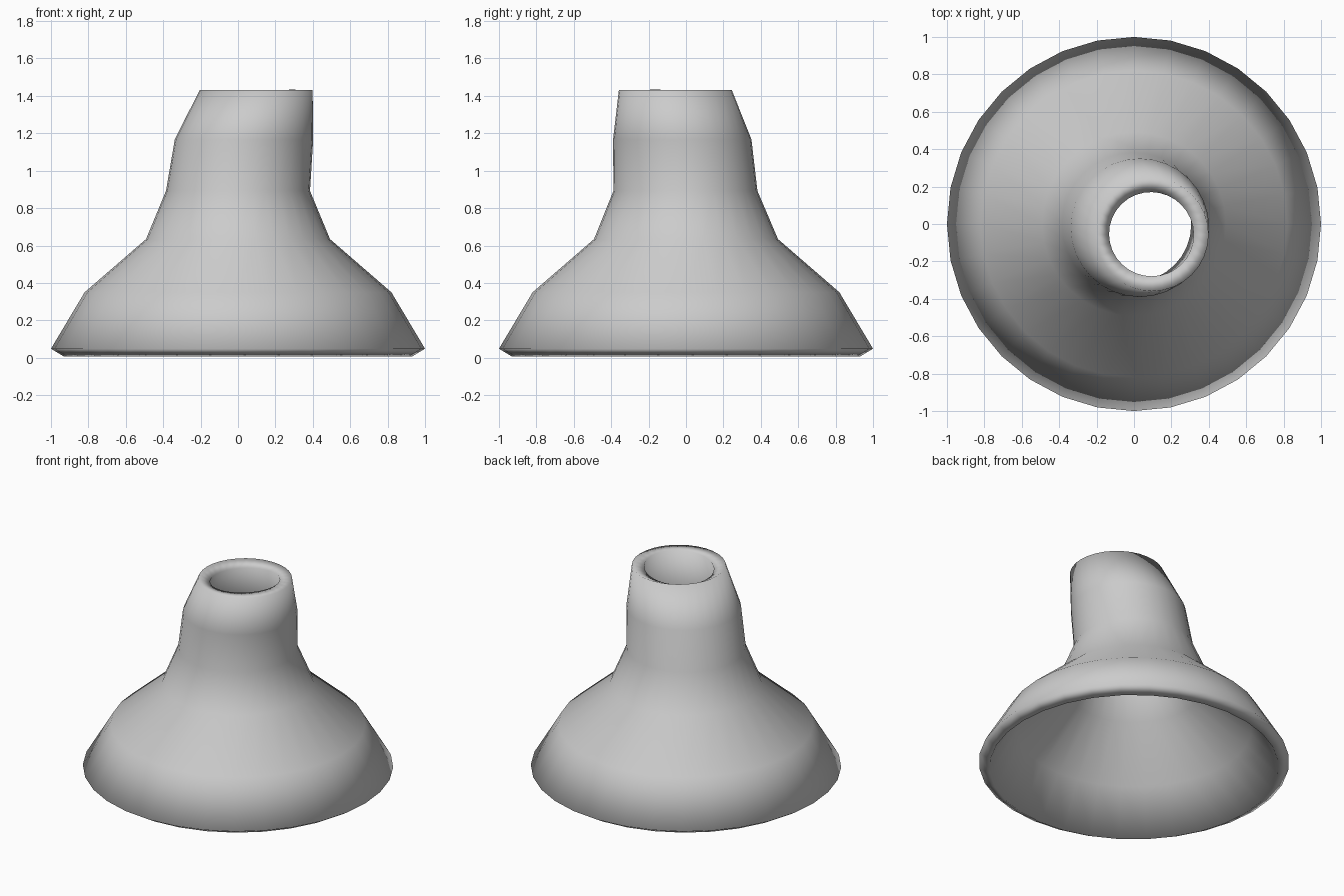
import bpy, bmesh
from math import cos, sin, tau

if "Cube" in bpy.data.objects:
    bpy.data.objects.remove(bpy.data.objects["Cube"])

SIDES = 32

# Rings of the outer skin: centre x, centre y, height, radius
RINGS = [
    (0.0, 0.0, 0.048, 1.0),
    (0.0, 0.0, 0.35, 0.82),
    (0.0, 0.0, 0.634, 0.492),
    (0.0, -0.003, 0.892, 0.385),
    (0.032, -0.02, 1.167, 0.37),
    (0.097, -0.057, 1.431, 0.302),
]

# Flared bell with a leaning neck, lofted ring by ring
bm = bmesh.new()
loops = [[bm.verts.new((cx + r * cos(tau * i / SIDES), cy + r * sin(tau * i / SIDES), z))
          for i in range(SIDES)] for cx, cy, z, r in RINGS]
for low, high in zip(loops, loops[1:]):
    for i in range(SIDES):
        j = (i + 1) % SIDES
        bm.faces.new((low[i], low[j], high[j], high[i]))
for f in bm.faces:
    f.smooth = True
mesh = bpy.data.meshes.new("flared_funnel")
bm.to_mesh(mesh)
bm.free()
funnel = bpy.data.objects.new("flared_funnel", mesh)
bpy.context.collection.objects.link(funnel)

# Wall thickness, grown inward
wall = funnel.modifiers.new("wall", 'SOLIDIFY')
wall.thickness = 0.08
wall.offset = -1
